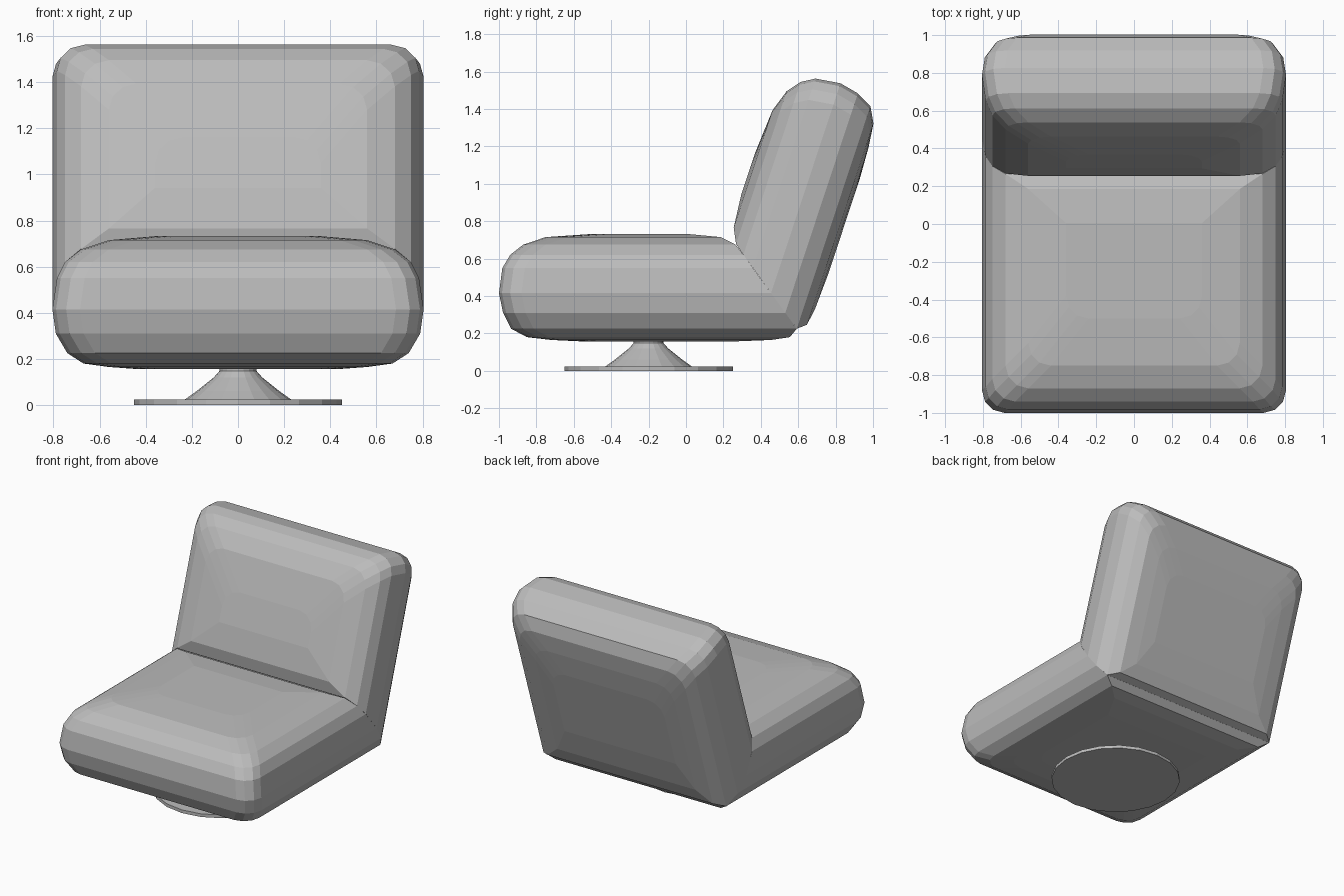
import bpy, bmesh, math
from mathutils import Vector

if "Cube" in bpy.data.objects:
    bpy.data.objects.remove(bpy.data.objects["Cube"])

grey = bpy.data.materials.new("plain grey")
grey.diffuse_color = (0.5, 0.5, 0.5, 1)
grey.use_nodes = True
grey.node_tree.nodes["Principled BSDF"].inputs["Base Color"].default_value = grey.diffuse_color


def finish(name, bm):
    bmesh.ops.recalc_face_normals(bm, faces=bm.faces)
    me = bpy.data.meshes.new(name)
    bm.to_mesh(me)
    bm.free()
    me.materials.append(grey)
    ob = bpy.data.objects.new(name, me)
    bpy.context.collection.objects.link(ob)
    return ob


# Cushion layers: height from piping line, half width, end inset, mitred joint position
LAYERS = [
    (-0.258, 0.45, 0.45, 0.20), (-0.250, 0.56, 0.28, 0.00),
    (-0.235, 0.67, 0.15, -0.10), (-0.190, 0.74, 0.065, -0.137),
    (-0.105, 0.79, 0.022, -0.076), (0.0, 0.805, 0.0, 0.0),
    (0.135, 0.785, 0.018, 0.098), (0.205, 0.75, 0.06, 0.148),
    (0.260, 0.68, 0.13, 0.19), (0.300, 0.56, 0.25, 0.27),
    (0.317, 0.36, 0.50, 0.45),
]
JOINT = Vector((0, 0.455, 0.415))


def cushion(name, length, along, up):
    """Stack of rounded outlines running from the joint in direction `along`."""
    bm = bmesh.new()
    rings = []
    for t, w, inset, back in LAYERS:
        r = 0.12
        end = length - inset
        half = [(w, back)]
        for i in range(4):
            a = math.radians(30 * i)
            half.append((w - r + r * math.cos(a), end - r + r * math.sin(a)))
        outline = half + [(-x, s) for x, s in reversed(half)]
        rings.append([bm.verts.new(JOINT + Vector((x, 0, 0)) + along * s + up * t)
                      for x, s in outline])
    n = len(rings[0])
    for lo, hi in zip(rings, rings[1:]):
        for i in range(n):
            j = (i + 1) % n
            bm.faces.new((lo[i], lo[j], hi[j], hi[i]))
    bm.faces.new(rings[0])
    bm.faces.new(rings[-1])
    return finish(name, bm)


# Seat and reclined backrest share one cushion shape
cushion("seat_cushion", 1.455, Vector((0, -1, 0)), Vector((0, 0, 1)))
tilt = math.radians(18.3)
cushion("backrest_cushion", 1.182,
        Vector((0, math.sin(tilt), math.cos(tilt))),
        Vector((0, -math.cos(tilt), math.sin(tilt))))

# Turned pedestal with flared neck and flat round foot
PROFILE = [(0.45, 0), (0.45, 0.023), (0.232, 0.023), (0.18, 0.06),
           (0.105, 0.12), (0.08, 0.148), (0.08, 0.2)]
SIDES = 20
bm = bmesh.new()
rings = [[bm.verts.new((r * math.cos(2 * math.pi * i / SIDES),
                        -0.2 + r * math.sin(2 * math.pi * i / SIDES), z))
          for i in range(SIDES)] for r, z in PROFILE]
for lo, hi in zip(rings, rings[1:]):
    for i in range(SIDES):
        j = (i + 1) % SIDES
        bm.faces.new((lo[i], lo[j], hi[j], hi[i]))
bm.faces.new(rings[0])
bm.faces.new(rings[-1])
finish("pedestal_base", bm)
